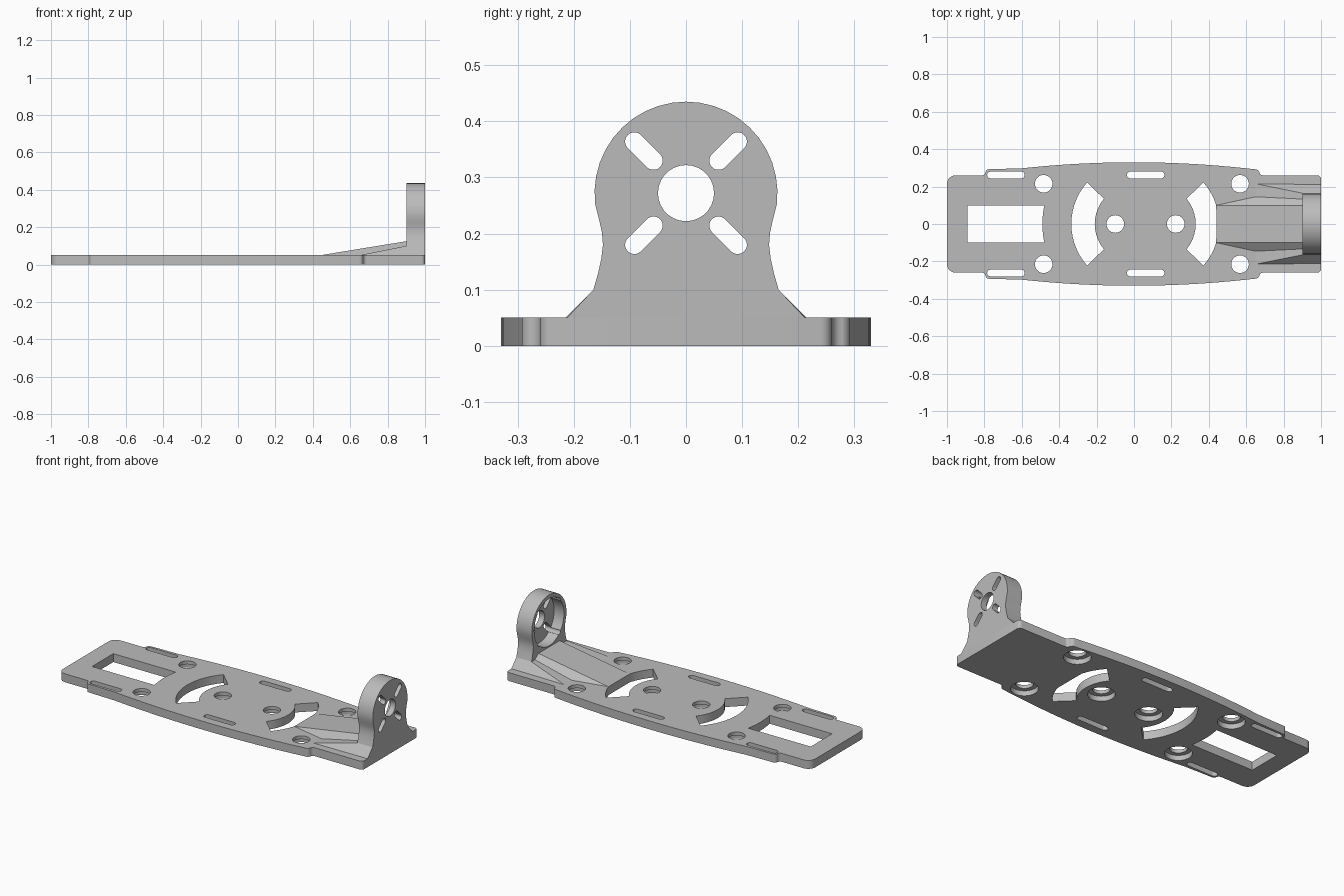
import bpy, bmesh
from math import sin, cos, pi, radians, atan2
from mathutils import Vector

cube = bpy.data.objects.get("Cube")
if cube:
    bpy.data.objects.remove(cube, do_unlink=True)

THICK = 0.05      # plate thickness
HUB_Z = 0.272     # height of the motor axis
grey = bpy.data.materials.new("light grey")
grey.use_nodes = True
grey.diffuse_color = (0.5, 0.5, 0.5, 1)
grey.node_tree.nodes["Principled BSDF"].inputs["Base Color"].default_value = (0.5, 0.5, 0.5, 1)


def add_object(name, bm):
    bmesh.ops.recalc_face_normals(bm, faces=bm.faces)
    mesh = bpy.data.meshes.new(name)
    bm.to_mesh(mesh)
    bm.free()
    mesh.materials.append(grey)
    obj = bpy.data.objects.new(name, mesh)
    bpy.context.collection.objects.link(obj)
    return obj


def prisms(name, outlines, lo, hi, axis="z"):
    """Extrude 2D outlines from lo to hi along z, or along x (outline is then y, z)."""
    bm = bmesh.new()
    for outline in outlines:
        place = (lambda p: (p[0], p[1], lo)) if axis == "z" else (lambda p: (lo, p[0], p[1]))
        face = bm.faces.new([bm.verts.new(place(p)) for p in outline])
        new = bmesh.ops.extrude_face_region(bm, geom=[face])["geom"]
        step = Vector((0, 0, hi - lo)) if axis == "z" else Vector((hi - lo, 0, 0))
        bmesh.ops.translate(bm, vec=step, verts=[v for v in new if isinstance(v, bmesh.types.BMVert)])
    return add_object(name, bm)


def hull(name, points):
    """Convex solid from points mirrored across y."""
    bm = bmesh.new()
    for x, y, z in points:
        for side in (1, -1):
            bm.verts.new((x, y * side, z))
    bmesh.ops.convex_hull(bm, input=bm.verts)
    bmesh.ops.dissolve_limit(bm, angle_limit=0.01, verts=bm.verts, edges=bm.edges)
    return add_object(name, bm)


def arc(cx, cy, r, start, end, n):
    angles = [radians(start + (end - start) * i / n) for i in range(n + 1)]
    return [(cx + r * cos(a), cy + r * sin(a)) for a in angles]


def circle(cx, cy, r, n=28):
    return arc(cx, cy, r, 0, 360, n)[:-1]


def slot(a, b, r):
    """Round-ended slot between two centres."""
    t = atan2(b[1] - a[1], b[0] - a[0]) * 180 / pi
    return arc(*a, r, t + 90, t + 270, 10) + arc(*b, r, t - 90, t + 90, 10)


def cut(obj, cutter):
    cutter.hide_render = True
    mod = obj.modifiers.new("cut", "BOOLEAN")
    mod.operation, mod.solver, mod.object = "DIFFERENCE", "EXACT", cutter
    bpy.context.view_layer.objects.active = obj
    bpy.ops.object.modifier_apply(modifier=mod.name)
    bpy.data.objects.remove(cutter, do_unlink=True)


def mirrored(half):
    return half + [(x, -y) for x, y in reversed(half)]


# Base plate outline: rounded ends, small steps and bowed sides
half = arc(-0.955, 0.215, 0.045, 180, 90, 6)
half += arc(-0.81, 0.275, 0.015, -90, 0, 3) + arc(-0.775, 0.273, 0.02, 180, 90, 4)
half += [(x, max(0.293, 0.33 - 0.09 * x * x)) for x in [-0.6 + 0.062 * i for i in range(21)]]
half += arc(0.648, 0.272, 0.021, 75, 0, 4) + arc(0.689, 0.28, 0.02, 180, 270, 4)
half += arc(0.98, 0.24, 0.02, 90, 0, 4)
plate = prisms("base_plate", [mirrored(half)], 0, THICK)

# Openings through the plate
window = [(-0.89, -0.1), (-0.89, 0.1)] + arc(0, 0, 0.49, 168.2, 191.8, 6)
left_arc = arc(0, 0, 0.335, 138.5, 221.5, 14) + arc(0, 0, 0.21, 220, 140, 10)
right_arc = [(min(0.12 - x, 0.44), y) for x, y in left_arc]
slots = [slot((x, s * 0.262), (x + 0.165, s * 0.262), 0.018)
         for x in (-0.767, -0.02) for s in (1, -1)]
screws = [(-0.1, 0), (0.223, 0)] + [(x, s * 0.215) for x in (-0.483, 0.567) for s in (1, -1)]
openings = [window, left_arc, right_arc] + slots + [circle(*p, 0.047) for p in screws]
cut(plate, prisms("opening_cutter", openings, -0.1, 0.2))
# Screw head recesses on the underside
cut(plate, prisms("recess_cutter", [circle(*p, 0.073) for p in screws], -0.1, 0.03))

# Upright motor mount with a waisted foot
side = [(0.212, THICK), (0.165, 0.1), (0.157, 0.128), (0.151, 0.155), (0.148, 0.18),
        (0.15, 0.203), (0.155, 0.225)]
top = arc(0, HUB_Z, 0.163, -7, 187, 22)
mount = prisms("motor_mount", [side + top + [(-y, z) for y, z in reversed(side)]], 0.9, 1, "x")
# Round pocket behind the mounting face
cut(mount, prisms("pocket_cutter", [circle(0, HUB_Z, 0.14, 36)], 0.8, 0.965, "x"))
holes = [circle(0, HUB_Z, 0.05)]
for sy in (1, -1):
    for sz in (1, -1):
        holes.append(slot((sy * 0.058, HUB_Z + sz * 0.058), (sy * 0.092, HUB_Z + sz * 0.092), 0.0165))
cut(mount, prisms("hole_cutter", holes, 0.8, 1.2, "x"))

# Sloping braces running up to the mount
ramp = hull("center_ramp", [(0.44, 0.1, THICK), (0.9, 0.1, 0.125), (0.9, 0.2, THICK)])
wedge = hull("side_wedge", [(0.65, 0.215, THICK), (0.9, 0.165, 0.1), (0.9, 0.212, THICK)])

# Smooth the curved walls while keeping edges crisp
bpy.ops.object.select_all(action="DESELECT")
for obj in (plate, mount):
    obj.select_set(True)
bpy.context.view_layer.objects.active = plate
bpy.ops.object.shade_smooth_by_angle(angle=radians(25))
